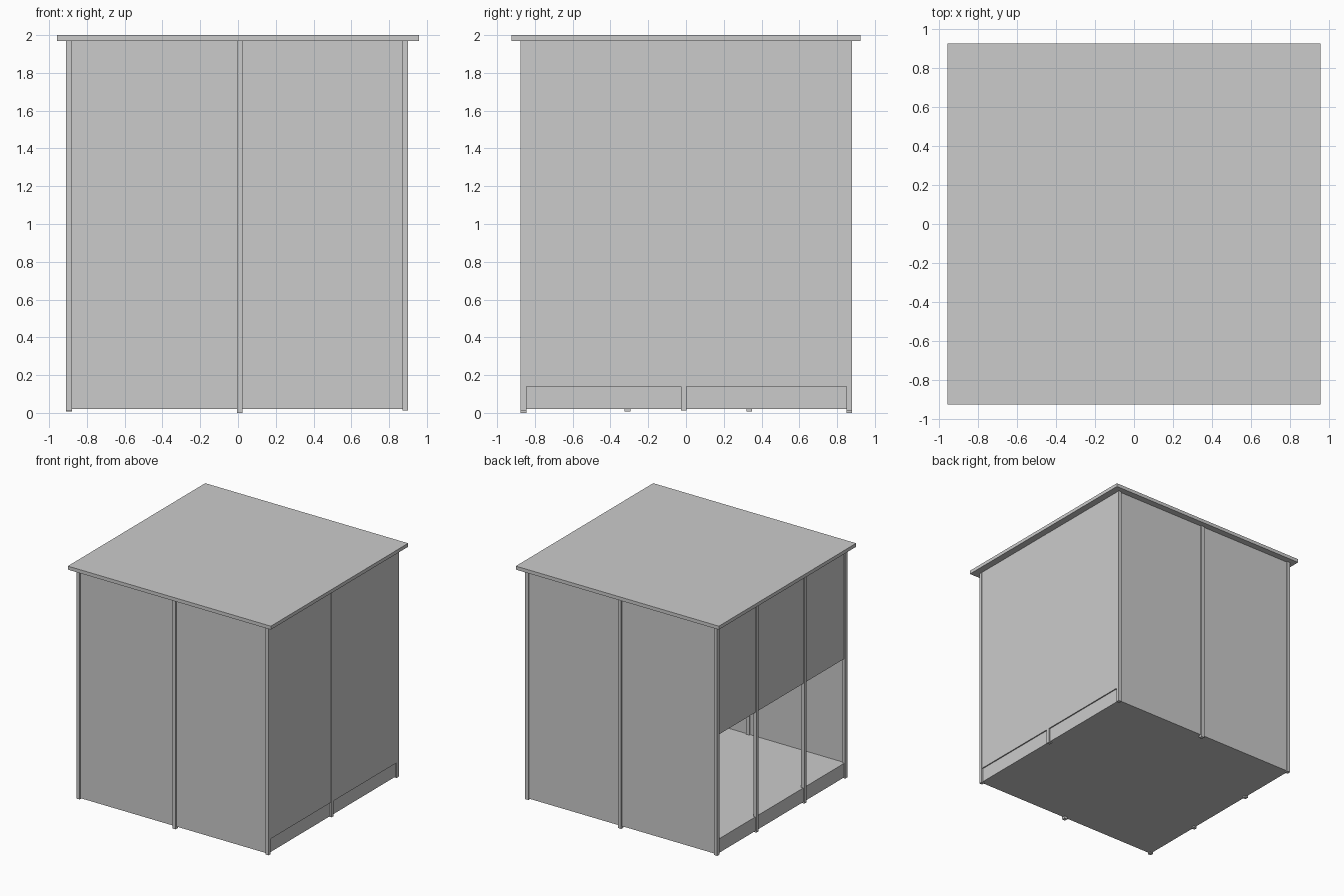
import bpy

cube = bpy.data.objects.get("Cube")
if cube:
    bpy.data.objects.remove(cube, do_unlink=True)

grey = bpy.data.materials.new("plain_grey")
grey.use_nodes = True
colour = (0.6, 0.6, 0.6, 1)
grey.diffuse_color = colour
grey.node_tree.nodes["Principled BSDF"].inputs["Base Color"].default_value = colour


def box(name, x, y, z):
    """Box from (low, high) spans on each axis."""
    spans = (x, y, z)
    bpy.ops.mesh.primitive_cube_add(size=1, location=[(a + b) / 2 for a, b in spans])
    ob = bpy.context.object
    ob.name = name
    ob.scale = [b - a for a, b in spans]
    bpy.ops.object.transform_apply(location=False, rotation=False, scale=True)
    ob.data.materials.append(grey)
    return ob


# Main levels and outer faces of the frame
left, right, front, back = 0.90, -0.91, -0.875, 0.88
ground, floor_top, rail, eave = 0.02, 0.14, 1.03, 1.97
post, inset, sheet = 0.03, 0.01, 0.008

# Roof slab and floor platform
box("roof", (-0.957, 0.957), (-0.925, 0.925), (eave, 2.0))
box("floor", (right + inset, left - 0.012), (front + inset, back - inset), (ground, floor_top))

# Corner posts
for side, x in (("left", left - post), ("right", right)):
    for end, y in (("front", front), ("back", back - post)):
        box(f"{end}_{side}_corner_post", (x, x + post), (y, y + post), (0.012, eave))

# Middle posts on the front, back and closed side
for end, y in (("front", front), ("back", back - post)):
    box(f"{end}_middle_post", (-0.005, 0.025), (y, y + post), (0, eave))
box("left_middle_post", (left - post, left), (-0.027, 0.002), (0.012, eave))

# Two posts dividing the open side
for i, y in enumerate((-0.31, 0.335)):
    box(f"open_side_post_{i + 1}", (right, right + post), (y - post / 2, y + post / 2), (0.008, eave))

# Front and back walls, each a lower and an upper sheet
for end, y in (("front", front + inset), ("back", back - inset - sheet)):
    for level, z in (("lower", (floor_top, rail)), ("upper", (rail, eave))):
        box(f"{end}_{level}_wall", (right + inset, left - inset), (y, y + sheet), z)

# Closed side wall, almost flush with its posts
box("left_wall", (left - 0.012, left - 0.002), (front + post, back - post), (floor_top, eave))

# Upper wall above the opening
box("right_upper_wall", (right + inset, right + inset + sheet), (front + inset, back - inset), (rail, eave))
